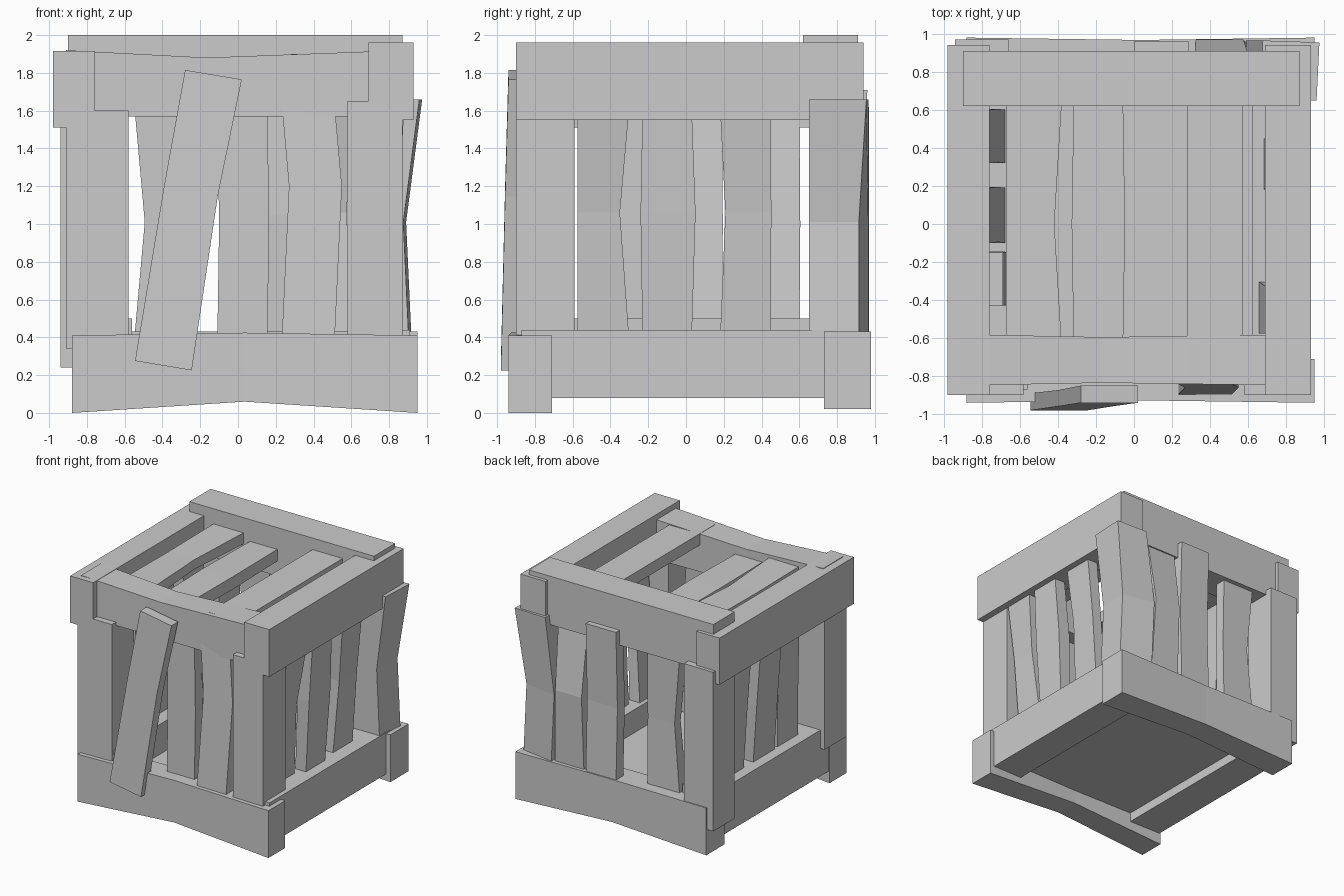
import bpy
import bmesh
from mathutils import Vector

cube = bpy.data.objects.get("Cube")
if cube:
    bpy.data.objects.remove(cube, do_unlink=True)

grey = bpy.data.materials.new("plain_grey")
grey.use_nodes = True
COLOUR = (0.6, 0.6, 0.6, 1)
grey.diffuse_color = COLOUR
grey.node_tree.nodes["Principled BSDF"].inputs["Base Color"].default_value = COLOUR


def plank(name, x, y, z, axis=2, low=(0, 0, 0), mid=None, high=(0, 0, 0), pinch=1.0):
    """Box between the given ranges; low, mid and high shift its cross-sections along the axis."""
    lo, hi = Vector((x[0], y[0], z[0])), Vector((x[1], y[1], z[1]))
    centre, size = (lo + hi) / 2, hi - lo
    bm = bmesh.new()
    bmesh.ops.create_cube(bm, size=1)
    if mid is not None:
        normal = [0, 0, 0]
        normal[axis] = 1
        bmesh.ops.bisect_plane(bm, geom=bm.verts[:] + bm.edges[:] + bm.faces[:],
                               plane_co=(0, 0, 0), plane_no=normal)
    for v in bm.verts:
        t = v.co[axis]
        shift = low if t < -0.1 else high if t > 0.1 else mid
        p = v.co * size
        if abs(t) < 0.1:
            p = p * pinch
        v.co = centre + p + Vector(shift)
    mesh = bpy.data.meshes.new(name)
    bm.to_mesh(mesh)
    bm.free()
    mesh.materials.append(grey)
    obj = bpy.data.objects.new(name, mesh)
    bpy.context.collection.objects.link(obj)
    return obj


# Lower frame; the front and back beams arch in the middle
plank("front_bottom_beam", (-0.88, 0.95), (-0.94, -0.71), (0, 0.41), 0, mid=(0, 0, 0.037), pinch=0.89)
plank("back_bottom_beam", (-0.88, 0.95), (0.73, 0.98), (0.02, 0.43), 0, mid=(0, 0, 0.02), pinch=0.9)
plank("right_bottom_beam", (0.62, 0.91), (-0.87, 0.85), (0.08, 0.44))
plank("left_bottom_beam", (-0.87, -0.56), (-0.87, 0.85), (0.1, 0.5))
plank("floor", (-0.57, 0.7), (-0.8, 0.8), (0.18, 0.24))

# Upper frame
plank("front_top_beam", (-0.91, 0.88), (-0.85, -0.58), (1.57, 1.92), 0, mid=(-0.15, 0, -0.02), pinch=0.89)
plank("back_top_beam", (-0.9, 0.87), (0.62, 0.91), (1.58, 2.0))
plank("right_top_beam", (0.69, 0.93), (-0.9, 0.94), (1.55, 1.96))
plank("left_top_beam", (-0.98, -0.76), (-0.9, 0.94), (1.51, 1.915))

# Corner posts
plank("front_left_post", (-0.91, -0.58), (-0.9, -0.6), (0.34, 1.6))
plank("front_right_post", (0.58, 0.87), (-0.9, -0.59), (0.3, 1.65))
plank("back_left_post", (-0.94, -0.66), (0.68, 0.97), (0.24, 1.62))
post = plank("back_right_post", (0.62, 0.92), (0.65, 0.965), (0.36, 1.66),
             mid=(-0.03, 0, 0), high=(0.055, 0, 0))
# Skew the outer corners of the bent post
for v in post.data.vertices:
    if v.co.x > 0.8:
        if v.co.y < 0.8:
            v.co.x -= 0.015
        else:
            v.co.y -= 0.05 if v.co.z < 1.5 else 0.01

# Leaning front board
board = plank("leaning_board", (-0.41, -0.11), (-0.96, -0.87), (0.25, 1.79),
              low=(-0.135, -0.02, 0), mid=(0.01, 0, 0.15), high=(0.13, 0.02, 0), pinch=0.95)
for v in board.data.vertices:
    v.co.z += 0.025 if v.co.x < (v.co.z - 1.02) * 0.17 - 0.26 else -0.025

# Side slats, leaning inward at the foot: range along the wall, foot shift, bulge, narrowing
for i, (a, b, foot, along, pinch) in enumerate([(-0.575, -0.3, -0.13, -0.025, 0.82),
                                                (-0.23, 0.03, -0.07, 0.005, 1.12),
                                                (0.18, 0.45, -0.1, 0.015, 0.9)]):
    plank(f"right_slat_{i + 1}", (0.78, 0.88), (a, b), (0.38, 1.62),
          low=(foot, 0, 0), mid=(foot / 2, along, 0.06), pinch=pinch)
for i, (a, b, inner, foot) in enumerate([(-0.43, -0.15, -0.69, 0.02), (-0.1, 0.19, -0.76, 0.09),
                                         (0.32, 0.6, -0.76, 0.09)]):
    plank(f"left_slat_{i + 1}", (inner - 0.1, inner), (a, b), (0.38, 1.62),
          low=(foot, 0, 0), mid=(foot / 2, 0.005, 0))

# Front and back slats
plank("front_slat_1", (-0.11, 0.155), (-0.82, -0.72), (0.35, 1.65), mid=(0.01, 0, 0))
plank("front_slat_2", (0.23, 0.51), (-0.84, -0.74), (0.35, 1.65), low=(0, -0.06, 0), mid=(0.04, -0.02, 0.2))
plank("back_slat_1", (-0.55, -0.24), (0.77, 0.87), (0.38, 1.64), mid=(0.03, 0, 0), pinch=0.83)
plank("back_slat_2", (0.0, 0.29), (0.86, 0.96), (0.38, 1.71), mid=(0, -0.02, 0))
plank("back_slat_3", (0.32, 0.6), (0.86, 0.96), (0.38, 1.64),
      low=(0, -0.02, 0), mid=(-0.01, 0.015, 0.05), high=(0, -0.07, 0), pinch=0.9)

# Lid slats running front to back: range, top height, sideways bulge, narrowing
for i, (a, b, top, along, pinch) in enumerate([(-0.67, -0.37, 1.87, -0.025, 0.84),
                                               (-0.315, -0.06, 1.81, 0.0, 1.1),
                                               (0.28, 0.57, 1.9, 0.0, 1.0)]):
    plank(f"top_slat_{i + 1}", (a, b), (-0.8, 0.8), (top - 0.1, top), 1,
          mid=(along, 0, 0), pinch=pinch)
